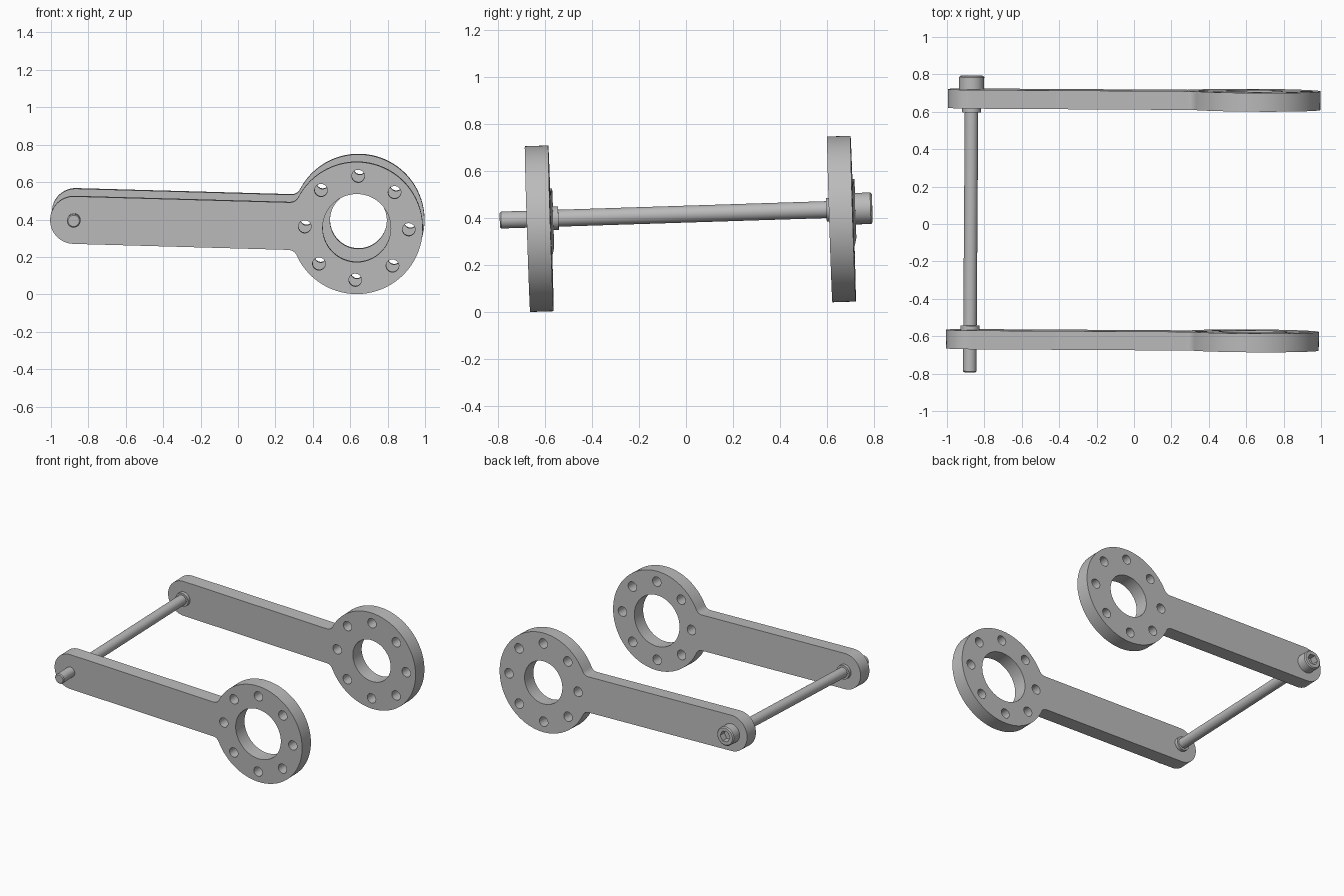
import bpy, bmesh, math
from mathutils import Matrix, Vector, Euler

if "Cube" in bpy.data.objects:
    bpy.data.objects.remove(bpy.data.objects["Cube"], do_unlink=True)

# Assembly frame: origin on the pin axis, pin along local y, slightly tilted
FRAME = Matrix.Translation((-0.873, 0, 0.418)) @ Euler((0.032, 0.028, -0.006)).to_matrix().to_4x4()

RING_X, RING_R = 1.513, 0.353      # ring centre and radius
ARM_R, FILLET = 0.127, 0.05        # half width of arm, neck fillet
THICK = 0.1
PIN_R = 0.036

steel = bpy.data.materials.new("steel_grey")
steel.use_nodes = True
GREY = (0.5, 0.5, 0.5, 1)
steel.diffuse_color = GREY
steel.node_tree.nodes["Principled BSDF"].inputs["Base Color"].default_value = GREY


def select(obj):
    bpy.ops.object.select_all(action='DESELECT')
    obj.select_set(True)
    bpy.context.view_layer.objects.active = obj


def finish(obj):
    obj.data.materials.clear()
    obj.data.materials.append(steel)
    select(obj)
    bpy.ops.object.shade_smooth_by_angle(angle=math.radians(30))


def arc(cx, cy, r, start, end, n):
    angles = [start + (end - start) * i / n for i in range(n + 1)]
    return [(cx + r * math.cos(a), cy + r * math.sin(a)) for a in angles]


def circle(cx, cy, r, n):
    return arc(cx, cy, r, 0, math.tau, n)[:-1]


def plate_outline():
    rise = ARM_R + FILLET
    run = math.sqrt((RING_R + FILLET) ** 2 - rise ** 2)
    neck = math.atan2(rise, run)
    quarter = math.pi / 2
    return (arc(RING_X, 0, RING_R, neck - math.pi, math.pi - neck, 96)
            + arc(RING_X - run, rise, FILLET, -neck, -quarter, 8)[1:]
            + arc(0, 0, ARM_R, quarter, 3 * quarter, 32)
            + arc(RING_X - run, -rise, FILLET, quarter, neck, 8)[:-1])


def make_plate(name, y, bore):
    # Filled flat outline with holes, extruded to the plate thickness
    curve = bpy.data.curves.new(name, 'CURVE')
    curve.dimensions = '2D'
    curve.fill_mode = 'BOTH'
    curve.extrude = THICK / 2
    loops = [plate_outline(), circle(RING_X, 0, bore, 72)]
    for x, z in circle(RING_X, 0, 0.278, 8):
        loops.append(circle(x, z, 0.034, 28))
    for loop in loops:
        spline = curve.splines.new('POLY')
        spline.points.add(len(loop) - 1)
        for point, (x, z) in zip(spline.points, loop):
            point.co = (x, z, 0, 1)
        spline.use_cyclic_u = True
    obj = bpy.data.objects.new(name, curve)
    bpy.context.collection.objects.link(obj)
    obj.matrix_world = FRAME @ Matrix.Translation((0, y, 0)) @ Matrix.Rotation(math.pi / 2, 4, 'X')
    select(obj)
    bpy.ops.object.convert(target='MESH')
    obj = bpy.context.view_layer.objects.active
    bm = bmesh.new()
    bm.from_mesh(obj.data)
    bmesh.ops.remove_doubles(bm, verts=bm.verts, dist=0.0001)
    bmesh.ops.recalc_face_normals(bm, faces=bm.faces)
    bm.to_mesh(obj.data)
    bm.free()
    finish(obj)


def lathe(name, profile, steps=48, closed=False):
    # Spin (radius, y) points around the pin axis
    bm = bmesh.new()
    verts = [bm.verts.new((r, y, 0)) for r, y in profile]
    pairs = list(zip(verts, verts[1:]))
    if closed:
        pairs.append((verts[-1], verts[0]))
    edges = [bm.edges.new(p) for p in pairs]
    bmesh.ops.spin(bm, geom=verts + edges, cent=(0, 0, 0), axis=(0, 1, 0),
                   angle=math.tau, steps=steps)
    bmesh.ops.remove_doubles(bm, verts=bm.verts, dist=0.0001)
    bmesh.ops.recalc_face_normals(bm, faces=bm.faces)
    mesh = bpy.data.meshes.new(name)
    bm.to_mesh(mesh)
    bm.free()
    obj = bpy.data.objects.new(name, mesh)
    bpy.context.collection.objects.link(obj)
    obj.matrix_world = FRAME
    return obj


# The two arm plates with ring ends
make_plate("front_arm_plate", -0.616, 0.182)
make_plate("back_arm_plate", 0.671, 0.152)

# Cross pin
END = 0.793
finish(lathe("cross_pin", [(0, -END), (PIN_R - 0.006, -END), (PIN_R, 0.006 - END),
                           (PIN_R, 0.73), (0, 0.73)]))

# Collars on the inner faces of the plates
for name, y0, y1 in (("front_collar", -0.57, -0.543), ("back_collar", 0.598, 0.625)):
    finish(lathe(name, [(PIN_R - 0.002, y0), (0.05, y0), (0.05, y1), (PIN_R - 0.002, y1)], closed=True))

# Pin head with a hexagonal socket
head = lathe("pin_head", [(0, 0.715), (0.067, 0.715), (0.067, END - 0.007),
                          (0.06, END), (0, END)])
cutter = lathe("socket_cutter", [(0, 0.745), (0.04, 0.745), (0.04, 0.85), (0, 0.85)], steps=6)
cutter.hide_render = True
bpy.context.view_layer.update()
cut = head.modifiers.new("socket", 'BOOLEAN')
cut.operation = 'DIFFERENCE'
cut.solver = 'EXACT'
cut.object = cutter
select(head)
bpy.ops.object.modifier_apply(modifier=cut.name)
bpy.data.objects.remove(cutter, do_unlink=True)
finish(head)
